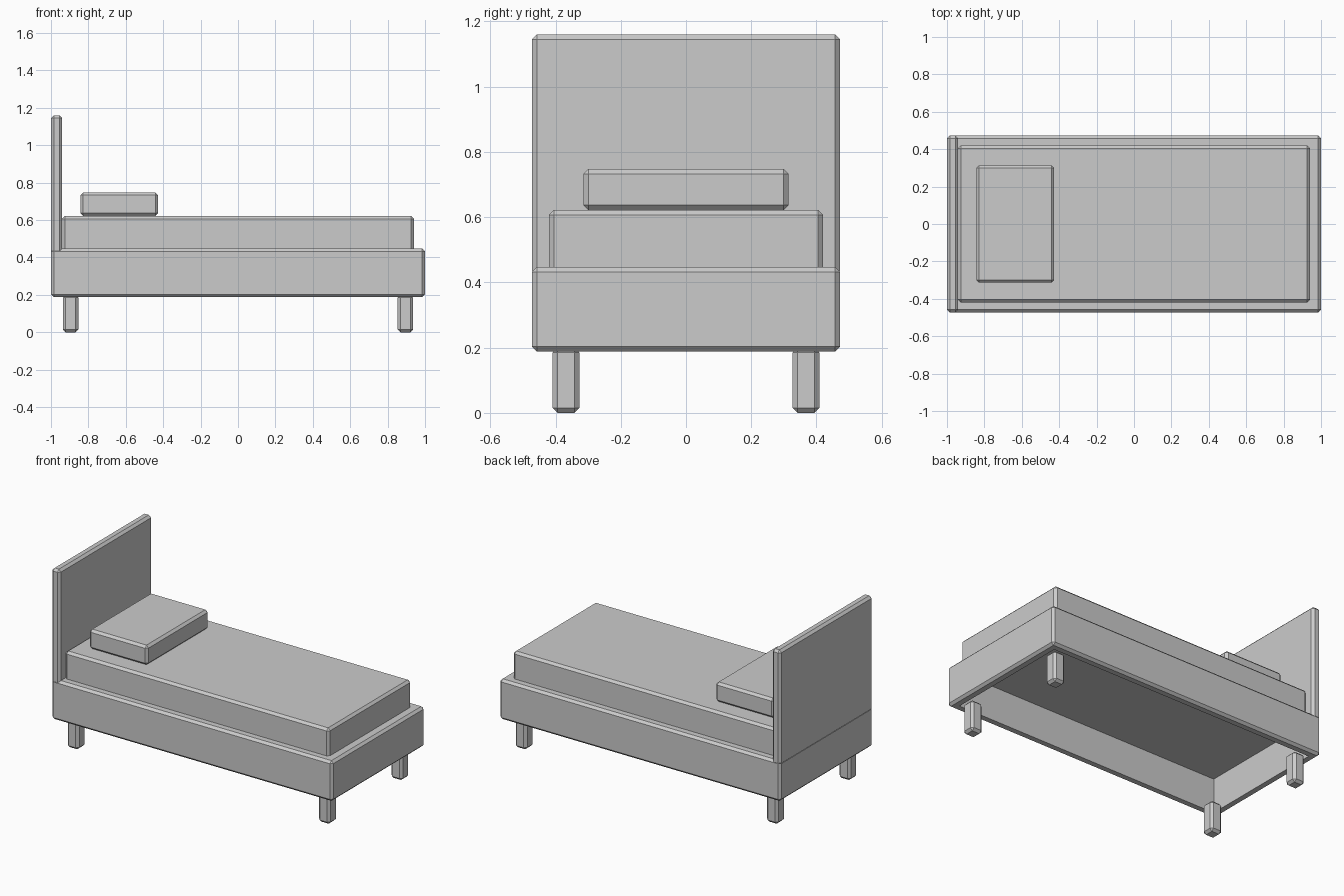
import bpy, bmesh

if "Cube" in bpy.data.objects:
    bpy.data.objects.remove(bpy.data.objects["Cube"])

BEVEL = 0.015


def chamfered_box(name, lo, hi, recess=None):
    """Box between two corners with chamfered edges; recess = (rim width, ceiling z) hollows it from below."""
    bm = bmesh.new()
    bmesh.ops.create_cube(bm, size=1)
    for v in bm.verts:
        v.co = [(lo[i] + hi[i]) / 2 + v.co[i] * (hi[i] - lo[i]) for i in range(3)]
    bmesh.ops.bevel(bm, geom=bm.edges[:], offset=BEVEL, offset_type='OFFSET',
                    segments=1, profile=0.5, affect='EDGES')
    bm.normal_update()
    if recess:
        rim, ceiling = recess
        bottom = min(bm.faces, key=lambda f: f.normal.z)
        # narrow underside rim, then push the middle up
        bmesh.ops.inset_region(bm, faces=[bottom], thickness=rim - BEVEL, use_even_offset=True)
        res = bmesh.ops.extrude_discrete_faces(bm, faces=[bottom])
        for v in res["faces"][0].verts:
            v.co.z = ceiling
    bmesh.ops.recalc_face_normals(bm, faces=bm.faces[:])
    mesh = bpy.data.meshes.new(name)
    bm.to_mesh(mesh)
    bm.free()
    obj = bpy.data.objects.new(name, mesh)
    bpy.context.collection.objects.link(obj)
    return obj


# Hollow bed frame
chamfered_box("bed_frame", (-1, -0.472, 0.188), (1, 0.472, 0.447), recess=(0.05, 0.41))

# Headboard, its lower chamfer sunk into the frame
chamfered_box("headboard", (-1, -0.472, 0.42), (-0.94, 0.472, 1.16))

# Mattress and pillow
chamfered_box("mattress", (-0.94, -0.42, 0.425), (0.94, 0.42, 0.622))
chamfered_box("pillow", (-0.843, -0.314, 0.622), (-0.427, 0.314, 0.748))

# Four legs
for x_name, sx in (("head", -1), ("foot", 1)):
    for y_name, sy in (("front", -1), ("back", 1)):
        cx, cy = sx * 0.895, sy * 0.368
        chamfered_box(f"{x_name}_{y_name}_leg", (cx - 0.041, cy - 0.041, 0), (cx + 0.041, cy + 0.041, 0.2))
